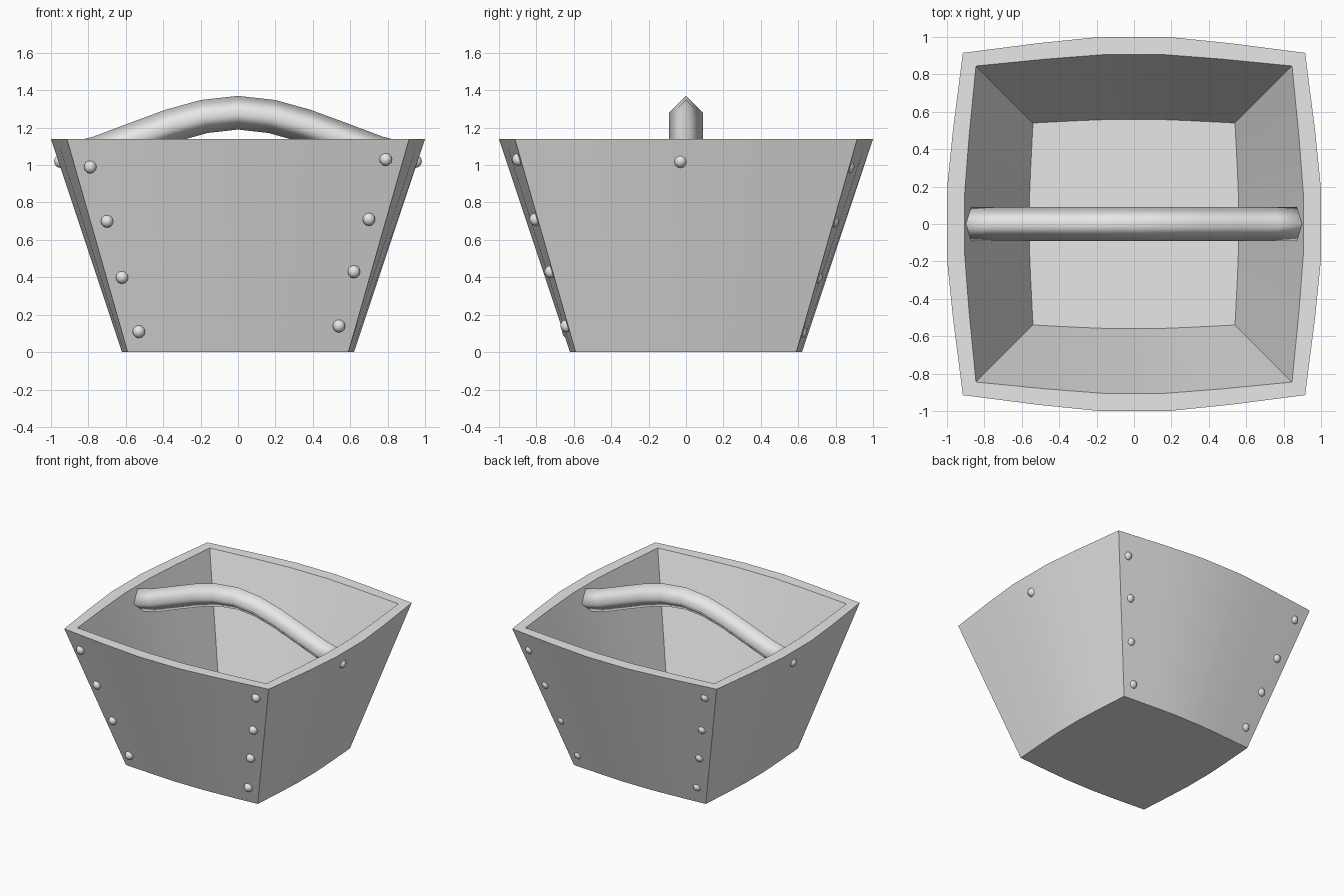
import bpy, bmesh, math
from mathutils import Vector

cube = bpy.data.objects.get("Cube")
if cube:
    bpy.data.objects.remove(cube, do_unlink=True)

HEIGHT = 1.14
FLOOR = 0.09

grey = bpy.data.materials.new("plain grey")
grey.use_nodes = True
grey.diffuse_color = (0.8, 0.8, 0.8, 1)
grey.node_tree.nodes["Principled BSDF"].inputs["Base Color"].default_value = (0.8, 0.8, 0.8, 1)


def make_object(name, bm, angle):
    bmesh.ops.recalc_face_normals(bm, faces=bm.faces[:])
    mesh = bpy.data.meshes.new(name)
    bm.to_mesh(mesh)
    bm.free()
    mesh.materials.append(grey)
    obj = bpy.data.objects.new(name, mesh)
    bpy.context.collection.objects.link(obj)
    bpy.ops.object.select_all(action='DESELECT')
    obj.select_set(True)
    bpy.context.view_layer.objects.active = obj
    bpy.ops.object.shade_smooth_by_angle(angle=math.radians(angle))
    return obj


def bulge(u):
    """Share of the side bulge at fraction u from the middle to the corner."""
    u = abs(u)
    if u <= 0.2:
        return 1
    if u <= 0.55:
        return 1 - 0.38 * (u - 0.2) / 0.35
    return 0.62 * (1 - u) / 0.45


def ring(bm, corner, middle, z):
    """Square outline with four outward-bowed sides."""
    verts = []
    for side in range(4):
        a = side * math.pi / 2
        for u in (-1, -0.55, -0.2, 0.2, 0.55):
            along, out = u * corner, corner + (middle - corner) * bulge(u)
            verts.append(bm.verts.new((out * math.cos(a) - along * math.sin(a),
                                       out * math.sin(a) + along * math.cos(a), z)))
    return verts


def bridge(bm, a, b):
    n = len(a)
    for i in range(n):
        j = (i + 1) % n
        bm.faces.new((a[i], a[j], b[j], b[i]))


# Tapered bucket with thick walls and a floor
bm = bmesh.new()
rings = [ring(bm, 0.59, 0.62, 0), ring(bm, 0.915, 1.0, HEIGHT),
         ring(bm, 0.845, 0.905, HEIGHT), ring(bm, 0.54, 0.56, FLOOR)]
for lower, upper in zip(rings, rings[1:]):
    bridge(bm, lower, upper)
bm.faces.new(rings[0])
bm.faces.new(rings[-1])
make_object("bucket_body", bm, 30)

# Arched handle with a diamond section, its ends sunk into the walls
half = [(0.18, 1.26), (0.36, 1.21), (0.55, 1.14), (0.75, 1.065), (0.93, 1.02)]
path = [(-x, z) for x, z in reversed(half)] + [(0, 1.28)] + half
bm = bmesh.new()
loops = []
for i, (x, z) in enumerate(path):
    before, after = path[max(i - 1, 0)], path[min(i + 1, len(path) - 1)]
    normal = Vector((before[1] - after[1], 0, after[0] - before[0])).normalized()
    loops.append([bm.verts.new(Vector((x, 0, z)) + 0.09 * (math.cos(k * math.pi / 2) * normal
                  + math.sin(k * math.pi / 2) * Vector((0, 1, 0)))) for k in range(4)])
for a, b in zip(loops, loops[1:]):
    bridge(bm, a, b)
bm.faces.new(loops[0])
bm.faces.new(loops[-1])
make_object("handle", bm, 180)


# Rivets
def wall(across, z):
    """Distance of the outer wall from the middle."""
    t = z / HEIGHT
    corner, middle = 0.59 + 0.325 * t, 0.62 + 0.38 * t
    return corner + (middle - corner) * bulge(across / corner)


def rivet(name, turn, across, z, inset):
    bm = bmesh.new()
    bmesh.ops.create_uvsphere(bm, u_segments=10, v_segments=6, radius=0.035)
    obj = make_object(name, bm, 180)
    out = wall(across, z) - inset
    c, s = math.cos(turn), math.sin(turn)
    obj.location = (across * c + out * s, across * s - out * c, z)


left_column = [(-0.79, 0.99), (-0.70, 0.70), (-0.62, 0.40), (-0.53, 0.11)]
right_column = [(0.79, 1.03), (0.70, 0.71), (0.62, 0.43), (0.54, 0.14)]
for label, turn, inset in (("front", 0, 0), ("back", math.pi, 0.016)):
    for i, (across, z) in enumerate(left_column + right_column):
        rivet(f"{label}_rivet_{i + 1}", turn, across, z, inset)
rivet("left_handle_rivet", math.pi / 2, -0.03, 1.02, 0.01)
rivet("right_handle_rivet", -math.pi / 2, 0.0, 1.02, 0.01)
